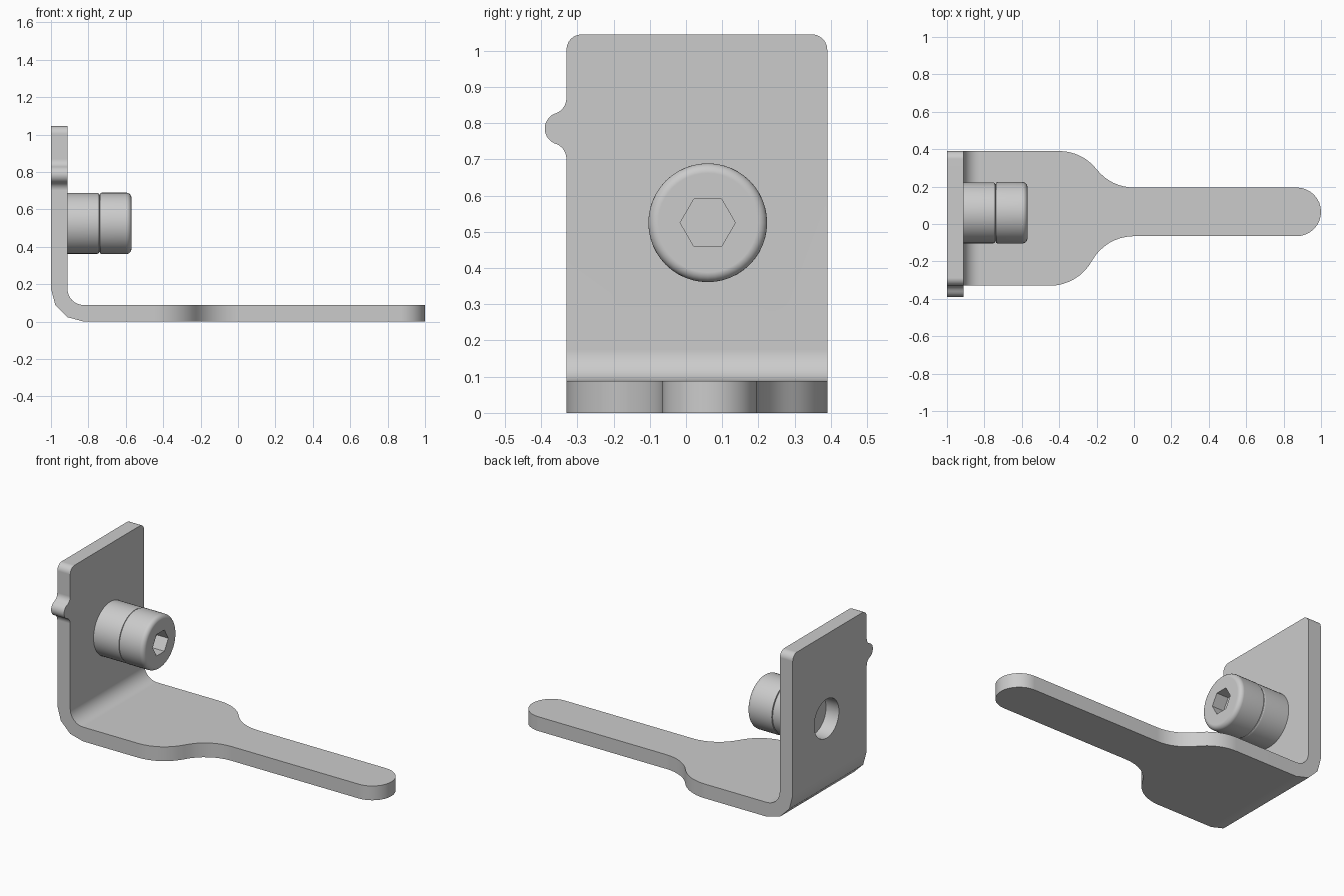
import bpy, bmesh
from math import sin, cos, radians, pi, acos, degrees
from mathutils import Matrix, Vector

if "Cube" in bpy.data.objects:
    bpy.data.objects.remove(bpy.data.objects["Cube"])

Y0, Y1 = -0.33, 0.39        # bracket width
T, R = 0.088, 0.175         # sheet thickness, outer bend radius
SY, SZ = 0.06, 0.525        # screw axis


def arc(cx, cy, r, a0, a1, n):
    return [(cx + r * cos(radians(a0 + (a1 - a0) * i / n)),
             cy + r * sin(radians(a0 + (a1 - a0) * i / n))) for i in range(n + 1)]


def s_curve(x0, y0, x1, y1, n=8):
    """Two equal tangent arcs, horizontal at both ends."""
    dx, dy = x1 - x0, abs(y1 - y0)
    s = 1 if y1 < y0 else -1
    r = (dx * dx + dy * dy) / (4 * dy)
    a = degrees(acos(1 - dy / 2 / r))
    first = arc(x0, y0 - s * r, r, s * 90, s * (90 - a), n)
    second = arc(x1, y1 + s * r, r, s * (270 - a), s * 270, n)
    return first + second[1:]


def prism(bm, outline, place, d0, d1, open_sides=()):
    """Extrude an outline between two depths, leaving joined sides open."""
    n = len(outline)
    a = [bm.verts.new(place(u, v, d0)) for u, v in outline]
    b = [bm.verts.new(place(u, v, d1)) for u, v in outline]
    bm.faces.new(a)
    bm.faces.new(b[::-1])
    for i in range(n):
        if i not in open_sides:
            j = (i + 1) % n
            bm.faces.new((a[i], b[i], b[j], a[j]))


def finish(name, bm):
    bmesh.ops.remove_doubles(bm, verts=bm.verts, dist=1e-4)
    bmesh.ops.recalc_face_normals(bm, faces=bm.faces)
    me = bpy.data.meshes.new(name)
    bm.to_mesh(me)
    bm.free()
    ob = bpy.data.objects.new(name, me)
    bpy.context.collection.objects.link(ob)
    return ob


def activate(ob):
    bpy.ops.object.select_all(action='DESELECT')
    ob.select_set(True)
    bpy.context.view_layer.objects.active = ob


def cut_x(ob, r, x0, x1, sides):
    """Cut a hole along x through the screw axis."""
    bm = bmesh.new()
    m = Matrix.Translation(((x0 + x1) / 2, SY, SZ)) @ Matrix.Rotation(pi / 2, 4, 'Y')
    bmesh.ops.create_cone(bm, cap_ends=True, segments=sides, radius1=r, radius2=r,
                          depth=x1 - x0, matrix=m)
    cutter = finish("hole_cutter", bm)
    cutter.hide_render = True
    activate(ob)
    mod = ob.modifiers.new("hole", 'BOOLEAN')
    mod.operation, mod.object, mod.solver = 'DIFFERENCE', cutter, 'EXACT'
    bpy.ops.object.modifier_apply(modifier=mod.name)
    bpy.data.objects.remove(cutter, do_unlink=True)


def smooth(ob):
    activate(ob)
    bpy.ops.object.shade_smooth_by_angle(angle=radians(35))
    mod = ob.modifiers.new("normals", 'WEIGHTED_NORMAL')
    mod.keep_sharp = True


def lathe_x(name, profile, n=48):
    """Revolve (x, radius) points about the screw axis."""
    bm = bmesh.new()
    rings = [[bm.verts.new((x, SY + r * cos(2 * pi * i / n), SZ + r * sin(2 * pi * i / n)))
              for i in range(n)] for x, r in profile]
    for a, b in zip(rings, rings[1:]):
        for i in range(n):
            j = (i + 1) % n
            bm.faces.new((a[i], a[j], b[j], b[i]))
    bm.faces.new(rings[0])
    bm.faces.new(rings[-1])
    return finish(name, bm)


# Bent bracket: upright plate with side tab, bend, and narrowing arm
bm = bmesh.new()
tz = 0.785
plate = ([(Y1, R)] + arc(Y1 - 0.042, 1.003, 0.042, 0, 90, 6)
         + arc(Y0 + 0.042, 1.003, 0.042, 90, 180, 6)
         + arc(-0.375, tz + 0.084, 0.045, 0, -70, 5)
         + arc(-0.345, tz, 0.045, 110, 250, 10)
         + arc(-0.375, tz - 0.084, 0.045, 70, 0, 5) + [(Y0, R)])
prism(bm, plate, lambda u, v, d: (d, u, v), -1, -1 + T, {len(plate) - 1})

bend = arc(-1 + R, R, R, 180, 270, 3) + arc(-1 + R, R, R - T, 270, 180, 6)
prism(bm, bend, lambda u, v, d: (u, d, v), Y0, Y1, {3, len(bend) - 1})

arm = ([(-1 + R, Y0)] + s_curve(-0.45, Y0, 0, -0.065)
       + arc(0.87, 0.065, 0.13, -90, 90, 16)
       + s_curve(-0.4, Y1, 0, 0.195)[::-1] + [(-1 + R, Y1)])
prism(bm, arm, lambda u, v, d: (u, v, d), 0, T, {len(arm) - 1})
bracket = finish("bracket", bm)
cut_x(bracket, 0.12, -1.1, -0.85, 40)
smooth(bracket)

# Spacer against the plate
spacer = lathe_x("spacer", [(-1 + T, 0.163), (-0.752, 0.163), (-0.743, 0.158), (-0.74, 0.15)])
smooth(spacer)

# Screw head with rounded rim and hex socket
rim = arc(-0.597, 0.137, 0.027, 90, 0, 6)
head = lathe_x("screw_head", [(-0.74, 0.15), (-0.738, 0.16), (-0.73, 0.164)] + rim)
cut_x(head, 0.076, -0.65, -0.5, 6)
smooth(head)
